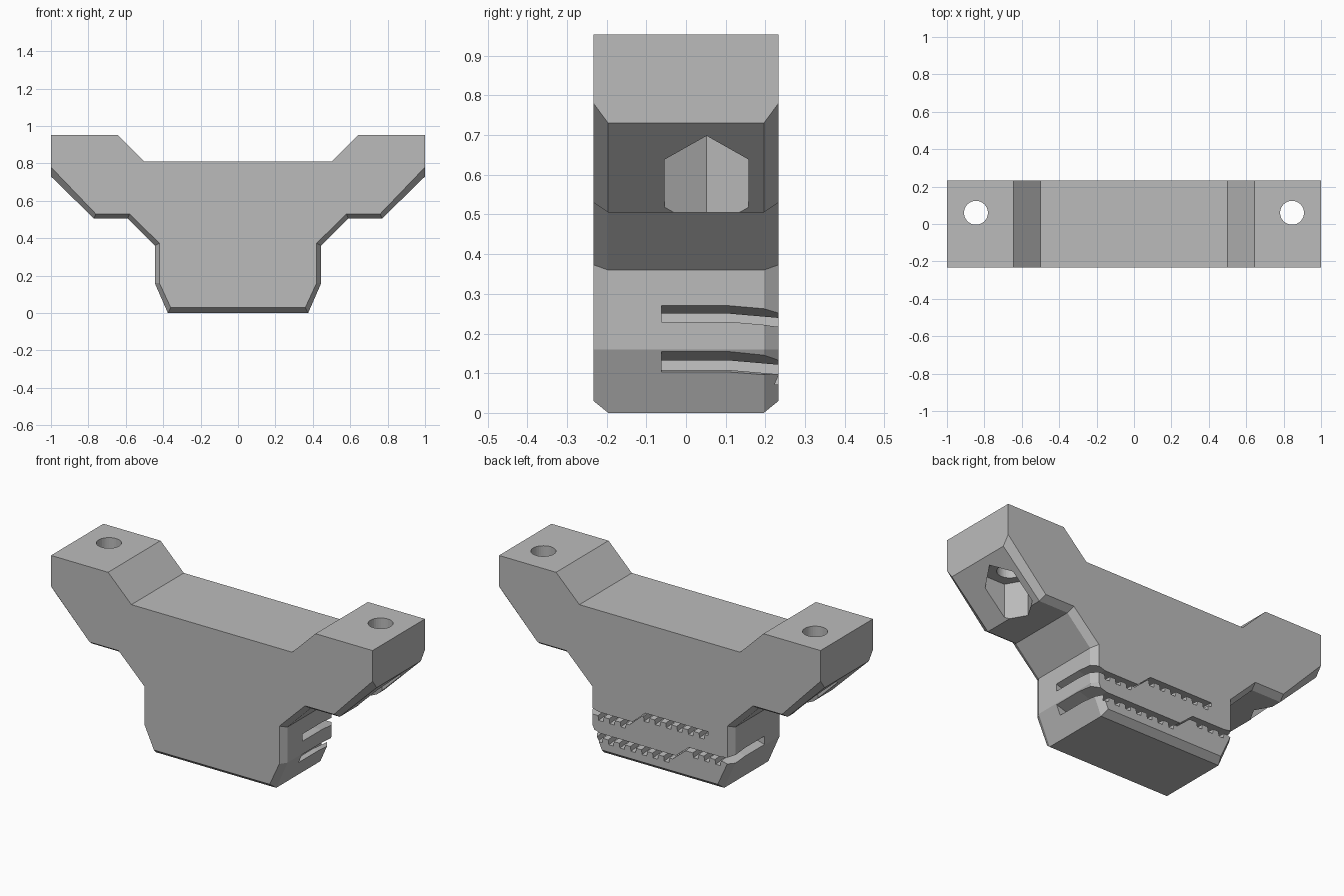
import bpy, math

cube = bpy.data.objects.get("Cube")
if cube:
    bpy.data.objects.remove(cube, do_unlink=True)

grey = bpy.data.materials.new("plain grey")
grey.use_nodes = True
colour = (0.5, 0.5, 0.5, 1)
grey.diffuse_color = colour
grey.node_tree.nodes["Principled BSDF"].inputs["Base Color"].default_value = colour


def loft(name, sections):
    """Solid through matching (x, z) outlines, given as (y, outline) pairs."""
    n = len(sections[0][1])
    verts = [(x, y, z) for y, outline in sections for x, z in outline]
    faces = [tuple(range(n)), tuple(reversed(range(len(verts) - n, len(verts))))]
    for s in range(len(sections) - 1):
        for i in range(n):
            a, b = s * n + i, s * n + (i + 1) % n
            faces.append((a, a + n, b + n, b))
    mesh = bpy.data.meshes.new(name)
    mesh.from_pydata(verts, [], faces)
    mesh.materials.append(grey)
    ob = bpy.data.objects.new(name, mesh)
    bpy.context.collection.objects.link(ob)
    # Consistent outward normals
    bpy.context.view_layer.objects.active = ob
    bpy.ops.object.select_all(action='DESELECT')
    ob.select_set(True)
    bpy.ops.object.mode_set(mode='EDIT')
    bpy.ops.mesh.select_all(action='SELECT')
    bpy.ops.mesh.normals_make_consistent(inside=False)
    bpy.ops.object.mode_set(mode='OBJECT')
    return ob


def cut(target, cutter):
    cutter.hide_render = True
    mod = target.modifiers.new("cut", 'BOOLEAN')
    mod.operation = 'DIFFERENCE'
    mod.solver = 'EXACT'
    mod.object = cutter
    bpy.context.view_layer.objects.active = target
    bpy.ops.object.modifier_apply(modifier=mod.name)
    bpy.data.objects.remove(cutter, do_unlink=True)


def mirrored(half):
    return half + [(-x, z) for x, z in reversed(half)]


# Bracket body with chamfered lower edges, front and back
top = [(0.5, 0.81), (0.645, 0.953), (1, 0.953)]
middle = mirrored(top + [(1, 0.73), (0.77, 0.505), (0.59, 0.505),
                         (0.445, 0.36), (0.445, 0.16), (0.375, 0)])
face = mirrored(top + [(1, 0.78), (0.76, 0.53), (0.58, 0.53),
                       (0.42, 0.373), (0.42, 0.16), (0.36, 0.03)])
body = loft("bracket_body", [(-0.233, face), (-0.196, middle),
                             (0.196, middle), (0.233, face)])

# Bolt holes and hexagonal nut pockets in both arms
for side in (-1, 1):
    for radius, sides, z0, z1, y in ((0.064, 32, 0.6, 1.1, 0.06),
                                     (0.1225, 6, 0.505, 0.705, 0.052)):
        bpy.ops.mesh.primitive_cylinder_add(
            vertices=sides, radius=radius, depth=z1 - z0,
            location=(side * 0.845, y, (z0 + z1) / 2),
            rotation=(0, 0, math.pi / 2 if sides == 6 else 0))
        cutter = bpy.context.object
        cutter.data.materials.append(grey)
        cut(body, cutter)


def belt_slot(name, ceiling, floor, ranges, rise):
    """Toothed slot: tooth gaps are cut below the floor, bent down at the back."""
    outline = list(ceiling)
    for start, end, lift in ranges:
        z = floor + lift * rise
        outline.append((start, z))
        x = start + 0.02
        while x + 0.04 < end:
            outline += [(x, z), (x + 0.004, z - 0.026),
                        (x + 0.032, z - 0.026), (x + 0.036, z)]
            x += 0.069
        outline.append((end, z))
    bent = [(x, z - 0.013) for x, z in outline]
    return loft(name, [(-0.062, outline), (0.11, outline), (0.26, bent)])


# Upper slot, closed at one end
cut(body, belt_slot(
    "upper_slot",
    [(0.5, 0.235), (0.5, 0.272), (0.445, 0.27), (0.38, 0.25), (0.17, 0.25),
     (0.09, 0.32), (-0.3, 0.32)],
    0.228, [(-0.3, 0.11, 1), (0.19, 0.43, 0)], 0.07))

# Lower slot, open at both ends and flared at the mouths
cut(body, belt_slot(
    "lower_slot",
    [(0.5, 0.082), (0.5, 0.157), (0.445, 0.155), (0.37, 0.132), (-0.1, 0.132),
     (-0.18, 0.2), (-0.38, 0.2), (-0.5, 0.22), (-0.5, 0.15)],
    0.108, [(-0.4, -0.16, 1), (-0.08, 0.4, 0)], 0.068))
